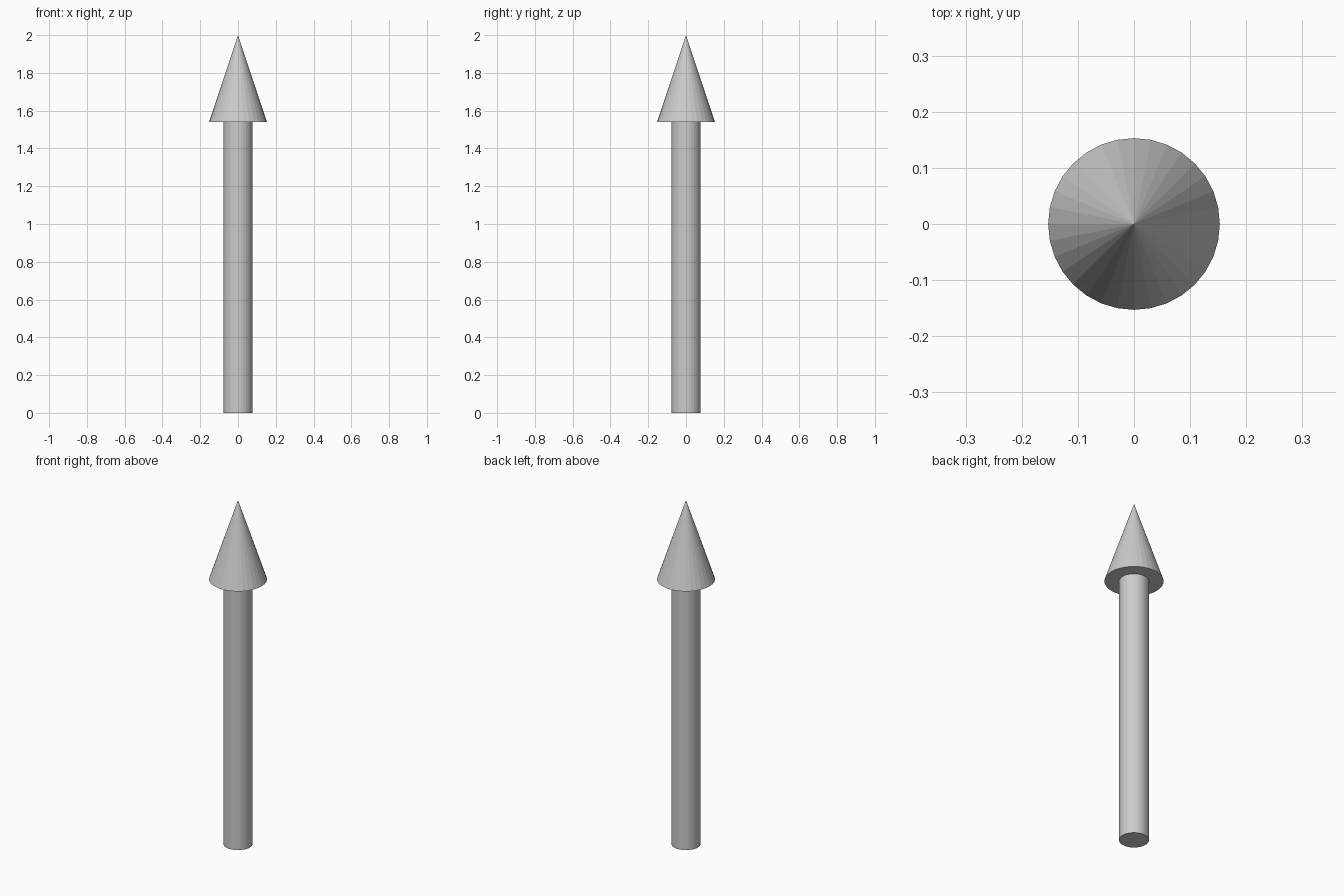
import bpy

if "Cube" in bpy.data.objects:
    bpy.data.objects.remove(bpy.data.objects["Cube"])

SIDES = 32
SHAFT_R, HEAD_R = 0.077, 0.153
HEAD_Z, TOP_Z = 1.54, 2.0

# Cylindrical shaft standing on the ground
bpy.ops.mesh.primitive_cylinder_add(vertices=SIDES, radius=SHAFT_R, depth=HEAD_Z,
                                    location=(0, 0, HEAD_Z / 2))
bpy.context.object.name = "arrow_shaft"

# Conical head with a flat underside
bpy.ops.mesh.primitive_cone_add(vertices=SIDES, radius1=HEAD_R, radius2=0,
                                depth=TOP_Z - HEAD_Z,
                                location=(0, 0, (TOP_Z + HEAD_Z) / 2))
bpy.context.object.name = "arrow_head"
